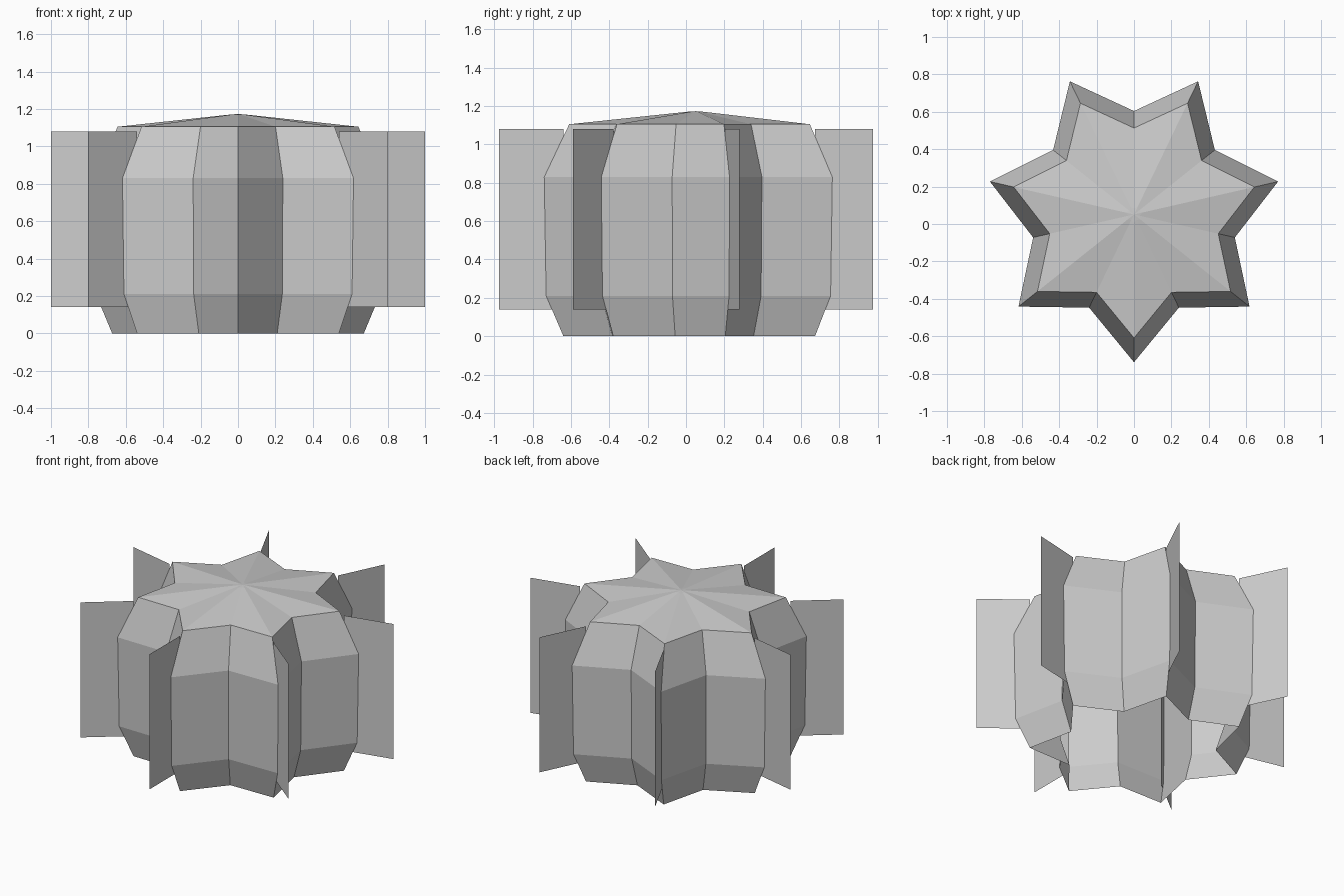
import bpy, bmesh
from math import sin, cos, pi

if "Cube" in bpy.data.objects:
    bpy.data.objects.remove(bpy.data.objects["Cube"])

CY = 0.051        # star centre in y
RIBS = 7
VALLEY = 0.70     # valley radius relative to the rib tip


def finish(bm, name):
    me = bpy.data.meshes.new(name)
    bm.to_mesh(me)
    bm.free()
    ob = bpy.data.objects.new(name, me)
    bpy.context.collection.objects.link(ob)
    return ob


def point(r, i, z):
    """Point on half-step i of the seven-ribbed star."""
    a = -pi / 2 + i * pi / RIBS
    return (r * cos(a), CY + r * sin(a), z)


# ribbed body: star rings from the open bottom up to the crown
bm = bmesh.new()
profile = [(0.69, 0.0), (0.78, 0.21), (0.79, 0.83), (0.66, 1.105), (0.045, 1.17)]
n = RIBS * 2
rings = [[bm.verts.new(point(r * (VALLEY if i % 2 else 1), i, z)) for i in range(n)]
         for r, z in profile]
for lo, hi in zip(rings, rings[1:]):
    for i in range(n):
        j = (i + 1) % n
        bm.faces.new((lo[i], lo[j], hi[j], hi[i]))
apex = bm.verts.new((0, CY, 1.173))
for i in range(n):
    bm.faces.new((rings[-1][i], rings[-1][(i + 1) % n], apex))
finish(bm, "ribbed_body")

# flat spine cards standing out from each rib tip
bm = bmesh.new()
for k in range(RIBS):
    corners = [(0.69, 0.14), (1.026, 0.14), (1.026, 1.08), (0.69, 1.08)]
    bm.faces.new([bm.verts.new(point(r, 2 * k, z)) for r, z in corners])
finish(bm, "spine_cards")
